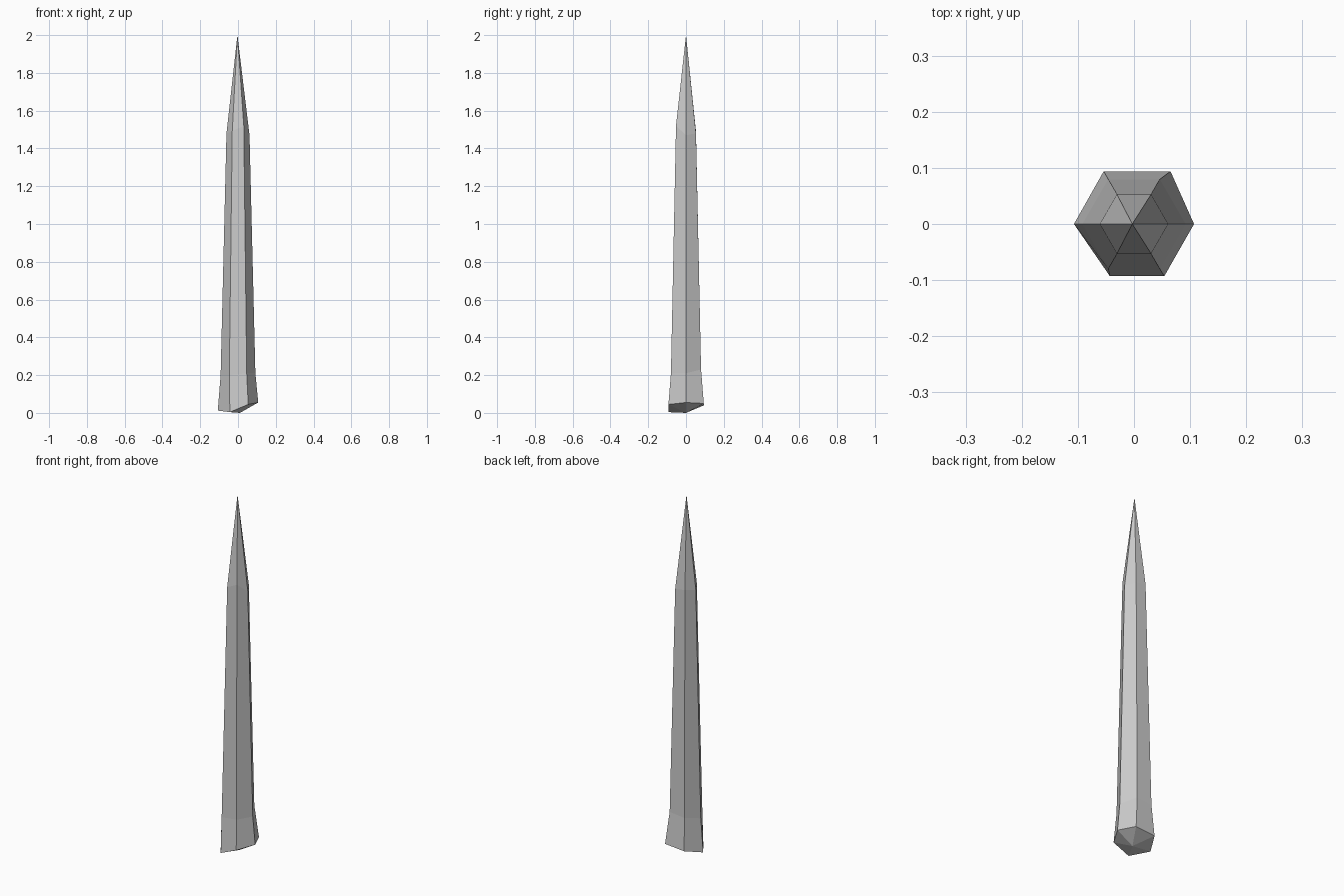
import bpy, bmesh
from math import cos, sin, radians

if "Cube" in bpy.data.objects:
    bpy.data.objects.remove(bpy.data.objects["Cube"])

bm = bmesh.new()


def hex_ring(radius, heights):
    return [bm.verts.new((radius * cos(radians(60 * i)), radius * sin(radians(60 * i)), z))
            for i, z in enumerate(heights)]


# Broken, uneven base rim
base = [bm.verts.new(p) for p in (
    (0.107, 0, 0.055), (0.065, 0.094, 0.05), (-0.054, 0.094, 0.04),
    (-0.107, 0, 0.012), (-0.043, -0.093, 0.004), (0.054, -0.093, 0.045))]
# Hexagonal shaft rings
low = hex_ring(0.092, (0.21, 0.23, 0.22, 0.20, 0.20, 0.21))
high = hex_ring(0.061, (1.47, 1.48, 1.49, 1.48, 1.49, 1.52))
# Pointed tip and shallow base point
tip = bm.verts.new((-0.003, 0, 2.0))
foot = bm.verts.new((0.01, 0, 0.0))

for i in range(6):
    j = (i + 1) % 6
    for a, b in ((base, low), (low, high)):
        bm.faces.new((a[i], a[j], b[j], b[i]))
    bm.faces.new((high[i], high[j], tip))
    bm.faces.new((base[j], base[i], foot))

bmesh.ops.recalc_face_normals(bm, faces=bm.faces)
mesh = bpy.data.meshes.new("crystal_spike")
bm.to_mesh(mesh)
bm.free()
bpy.context.collection.objects.link(bpy.data.objects.new("crystal_spike", mesh))
